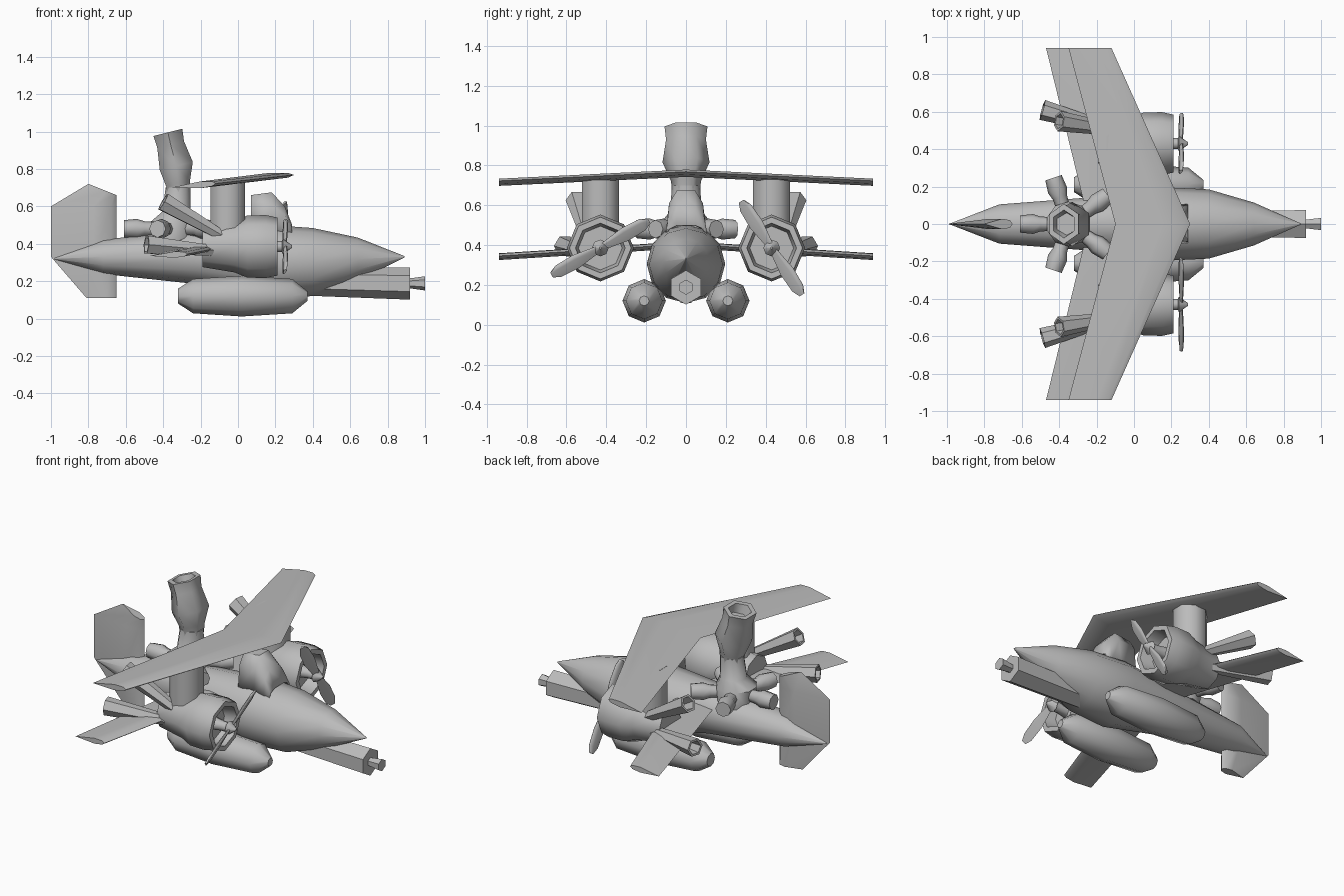
import bpy, bmesh, math
from mathutils import Vector

cube = bpy.data.objects.get("Cube")
if cube:
    bpy.data.objects.remove(cube, do_unlink=True)

GREY = (0.5, 0.5, 0.5, 1)
mat = bpy.data.materials.new("plain grey")
mat.use_nodes = True
mat.diffuse_color = GREY
shader = next(n for n in mat.node_tree.nodes if n.type == "BSDF_PRINCIPLED")
shader.inputs["Base Color"].default_value = GREY
shader.inputs["Roughness"].default_value = 0.7


def loft(name, rings, closed=True, caps=True, smooth=50):
    """Skin a list of equal rings of points."""
    bm = bmesh.new()
    rows = [[bm.verts.new(p) for p in ring] for ring in rings]
    n = len(rows[0])
    for a, b in zip(rows, rows[1:]):
        for i in range(n if closed else n - 1):
            j = (i + 1) % n
            bm.faces.new((a[i], a[j], b[j], b[i]))
    if caps:
        bm.faces.new(rows[0])
        bm.faces.new(rows[-1])
    bmesh.ops.recalc_face_normals(bm, faces=bm.faces)
    for f in bm.faces:
        f.smooth = True
    for e in bm.edges:
        e.smooth = e.calc_face_angle(0) < math.radians(smooth)
    mesh = bpy.data.meshes.new(name)
    bm.to_mesh(mesh)
    bm.free()
    mesh.materials.append(mat)
    obj = bpy.data.objects.new(name, mesh)
    bpy.context.collection.objects.link(obj)
    return obj


def tube(name, stations, axis, sides=8, phase=0.0, smooth=50):
    """Stations are (centre, radius) or (centre, wide radius, high radius)."""
    axis = Vector(axis).normalized()
    u = axis.cross(Vector((0, 0, 1)))
    u = u.normalized() if u.length > 0.01 else Vector((0, 1, 0))
    v = u.cross(axis)
    rings = []
    for s in stations:
        c, ru, rv = Vector(s[0]), s[1], s[-1]
        angles = [phase + math.tau * i / sides for i in range(sides)]
        rings.append([c + u * ru * math.cos(a) + v * rv * math.sin(a) for a in angles])
    return loft(name, rings, smooth=smooth)


def pipe(name, start, end, r0, r1, sides=6):
    """Flared pipe with a hollow mouth."""
    a, b = Vector(start), Vector(end)
    inner = b.lerp(a, 0.2)
    return tube(name, [(a, r0), (b, r1), (b, r1 * 0.75), (inner, r1 * 0.65)], b - a, sides)


AIRFOIL = [(0, 0), (0.08, 0.7), (0.35, 1), (1, 0), (0.35, -1), (0.08, -0.7)]


def panel(name, sections, half, normal):
    """Thin aerofoil through (leading point, trailing point) sections."""
    n = Vector(normal)
    rings = [[Vector(l).lerp(Vector(t), f) + n * half * h for f, h in AIRFOIL]
             for l, t in sections]
    return loft(name, rings, smooth=60)


# Fuselage
X = (1, 0, 0)
body = [(-0.98, 0.32, 0.004, 0.004), (-0.72, 0.33, 0.105, 0.092), (-0.2, 0.33, 0.145, 0.148),
        (0.15, 0.305, 0.197, 0.197), (0.4, 0.302, 0.185, 0.182), (0.64, 0.318, 0.115, 0.115),
        (0.89, 0.33, 0.004, 0.004)]
tube("fuselage", [((x, 0, z), w, h) for x, z, w, h in body], X, 12)

# Nose gun
tube("gun_barrel", [((0.3, 0, 0.2), 0.075), ((0.92, 0, 0.187), 0.086)], X, 6, math.pi / 6)
tube("gun_muzzle", [((0.85, 0, 0.188), 0.028), ((0.93, 0, 0.188), 0.028),
                    ((1.0, 0, 0.188), 0.038)], X, 6, math.pi / 6)

# Tail fin
panel("tail_fin", [((-0.65, 0, 0.11), (-0.81, 0, 0.11)), ((-0.65, 0, 0.33), (-1, 0, 0.33)),
                   ((-0.65, 0, 0.6), (-1, 0, 0.6)), ((-0.65, 0, 0.66), (-0.8, 0, 0.72))],
      0.028, (0, 1, 0))


# Swept wings, one continuous skin from tip to tip
def wing(name, tip, root, half):
    def at(p, y):
        return (p[0], y, p[1])
    sections = [(at(l, y), at(t, y)) for (l, t), y in ((tip, -0.94), (root, 0), (tip, 0.94))]
    panel(name, sections, half, (0, 0, 1))


wing("upper_wing", ((-0.12, 0.722), (-0.35, 0.702)), ((0.3, 0.768), (-0.1, 0.745)), 0.018)
wing("lower_wing", ((-0.27, 0.345), (-0.47, 0.335)), ((0.03, 0.405), (-0.24, 0.395)), 0.017)

# Cockpit canopy, open at the back
arch = [(-1, 0), (-0.85, 0.7), (-0.45, 1), (0.45, 1), (0.85, 0.7), (1, 0)]
canopy_steps = [(0.07, 0.47, 0.66, 0.1), (0.18, 0.46, 0.675, 0.1),
                (0.25, 0.45, 0.6, 0.105), (0.29, 0.44, 0.5, 0.11)]
canopy = loft("canopy", [[(x, y * w, low + z * (top - low)) for y, z in arch]
                         for x, low, top, w in canopy_steps], closed=False, caps=False)
shell = canopy.modifiers.new("thickness", "SOLIDIFY")
shell.thickness = 0.012

# Radial engine block with a tall funnel and five cylinders
hub = Vector((-0.35, 0, 0.48))
tube("funnel_base", [((-0.35, 0, 0.41), 0.11), ((-0.35, 0, 0.52), 0.12),
                     ((-0.33, 0, 0.57), 0.08), ((-0.32, 0, 0.7), 0.07)], (0, 0, 1), 10)
tube("funnel", [((-0.32, 0, 0.66), 0.07), ((-0.32, 0, 0.72), 0.075), ((-0.33, 0, 0.815), 0.118, 0.105),
                ((-0.36, 0, 0.93), 0.1, 0.085), ((-0.375, 0, 0.995), 0.108, 0.092),
                ((-0.375, 0, 0.995), 0.075, 0.065), ((-0.36, 0, 0.94), 0.06)],
     (-0.25, 0, 1), 6, smooth=65)
for i in range(5):
    a = math.pi + math.tau * i / 5
    d = Vector((math.cos(a), math.sin(a), 0))
    tube(f"engine_cylinder_{i + 1}", [(hub + d * 0.06, 0.035), (hub + d * 0.15, 0.04),
                                      (hub + d * 0.19, 0.053), (hub + d * 0.26, 0.046)], d, 8)

# Parts that repeat on both sides
for side, label, turn in ((1, "far", -57), (-1, "near", 29)):
    y = 0.43 * side

    # Float tanks
    tank = [(-0.32, 0.04), (-0.24, 0.092), (0.02, 0.109), (0.29, 0.092), (0.372, 0.025)]
    tube(label + "_tank", [((x, 0.21 * side, 0.12), r) for x, r in tank], X, 8)

    # Engine nacelle with a recessed front, and its strut
    cowl = [(-0.19, 0.11), (-0.02, 0.138), (0.05, 0.166), (0.15, 0.168), (0.21, 0.155),
            (0.21, 0.125), (0.13, 0.11)]
    tube(label + "_nacelle", [((x, y, 0.385), r) for x, r in cowl], X, 8)
    tube(label + "_strut", [((-0.055, y, 0.42), 0.1), ((-0.055, y, 0.735), 0.1)],
         (0, 0, 1), 8, math.pi / 8)

    # Propeller
    nose = [(0.1, 0.045), (0.2, 0.03), (0.235, 0.03), (0.24, 0.042), (0.29, 0.006)]
    tube(label + "_spinner", [((x, y, 0.385), r) for x, r in nose], X, 8)
    t = math.radians(turn)
    along = Vector((0, math.cos(t), math.sin(t)))
    across = Vector((0.35, -math.sin(t), math.cos(t))).normalized()
    centre = Vector((0.25, y, 0.385))
    blade = [(-0.28, 0.015), (-0.24, 0.034), (-0.14, 0.038), (0, 0.016),
             (0.14, 0.038), (0.24, 0.034), (0.28, 0.015)]
    panel(label + "_propeller", [(centre + along * s + across * w, centre + along * s - across * w)
                                 for s, w in blade], 0.009, (1, 0, 0))

    # Exhaust pipes
    pipe(label + "_upper_exhaust", (-0.08, 0.5 * side, 0.44), (-0.4, 0.55 * side, 0.625), 0.03, 0.055)
    pipe(label + "_lower_exhaust", (-0.1, 0.5 * side, 0.36), (-0.49, 0.61 * side, 0.395), 0.03, 0.055)
